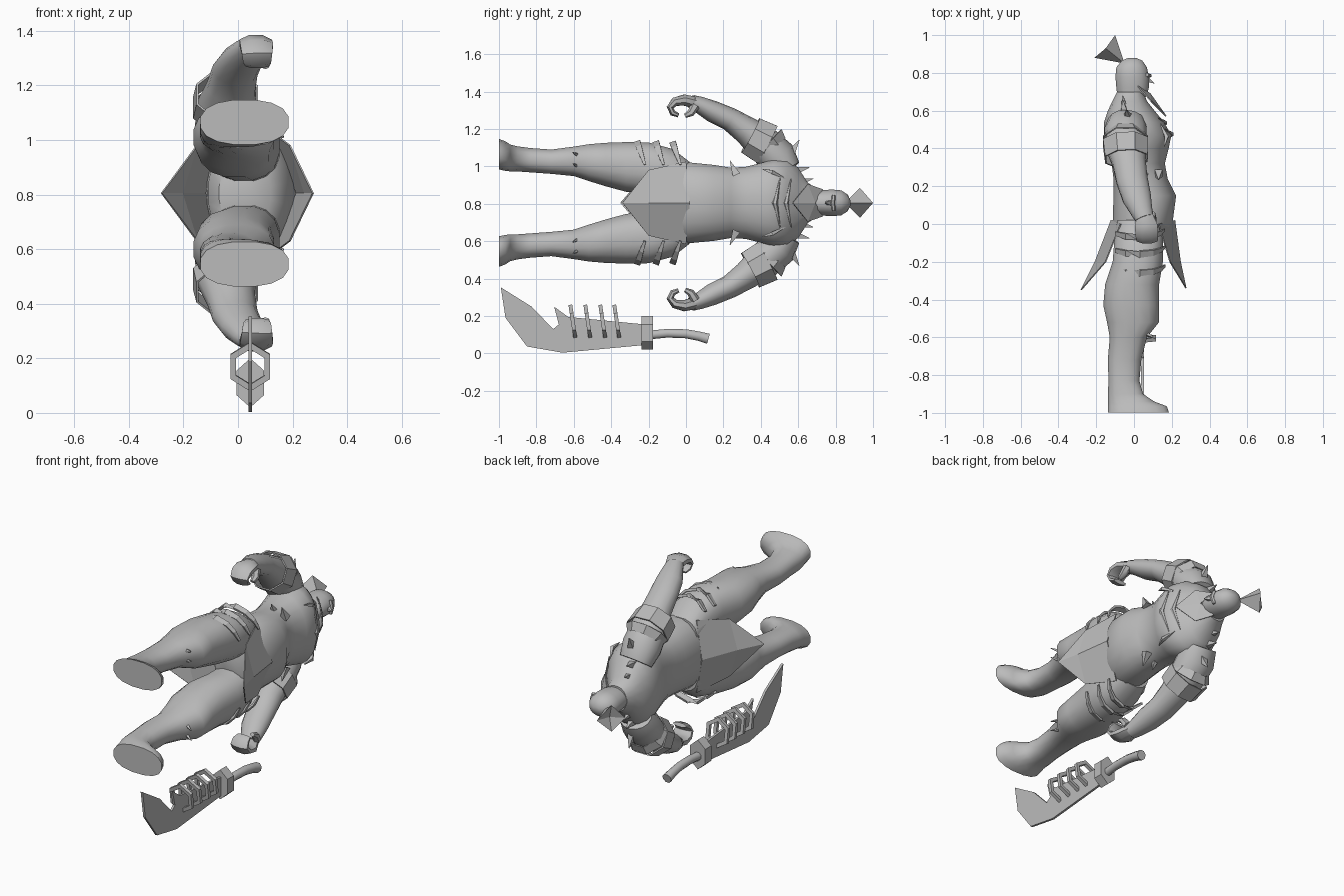
import bpy, bmesh, math
from mathutils import Vector

CZ = 0.805  # height of the figure's mirror plane
grey = bpy.data.materials.new("stone_grey")
grey.diffuse_color = (0.5, 0.5, 0.5, 1)


def finish(name, bm, smooth=False, thick=0.0):
    bmesh.ops.recalc_face_normals(bm, faces=bm.faces)
    me = bpy.data.meshes.new(name)
    bm.to_mesh(me)
    bm.free()
    me.materials.append(grey)
    ob = bpy.data.objects.new(name, me)
    bpy.context.collection.objects.link(ob)
    if thick:
        mod = ob.modifiers.new("thickness", 'SOLIDIFY')
        mod.thickness = thick
        mod.offset = 0
    if smooth:
        bpy.context.view_layer.objects.active = ob
        ob.select_set(True)
        bpy.ops.object.shade_smooth_by_angle(angle=math.radians(50))
        ob.select_set(False)
    return ob


def loft(name, path, n=16, smooth=True, caps=True, thick=0.0, straight=False, power=1.0):
    """Path rows: x, y, z, depth radius, width radius."""
    bm = bmesh.new()
    pts = [Vector(p[:3]) for p in path]
    rings = []
    for i, p in enumerate(path):
        t = (pts[min(i + 1, len(pts) - 1)] - pts[max(i - 1, 0)]).normalized()
        if straight:
            t = Vector((0, 1, 0))
        ref = Vector((1, 0, 0))
        a = (ref - t * ref.dot(t)).normalized()
        b = t.cross(a)
        ring = []
        for k in range(n):
            w = 2 * math.pi * (k + 0.5) / n
            c, s = math.cos(w), math.sin(w)
            c = math.copysign(abs(c) ** power, c)
            s = math.copysign(abs(s) ** power, s)
            ring.append(bm.verts.new(pts[i] + a * c * p[3] + b * s * p[4]))
        rings.append(ring)
    for r, q in zip(rings, rings[1:]):
        for k in range(n):
            bm.faces.new((r[k], r[(k + 1) % n], q[(k + 1) % n], q[k]))
    if caps:
        bm.faces.new(rings[0])
        bm.faces.new(rings[-1])
    return finish(name, bm, smooth, thick)


def sheet(name, verts, faces, thick=0.006):
    bm = bmesh.new()
    vs = [bm.verts.new(v) for v in verts]
    for f in faces:
        bm.faces.new([vs[i] for i in f])
    return finish(name, bm, False, thick)


def spike(name, base, tip, r, n=4):
    loft(name, [(*base, r, r), (*tip, 0.002, 0.002)], n, smooth=False)


def body(rows):  # rows: y, back x, front x, half width
    return [((b + f) / 2, y, CZ, (f - b) / 2, w) for y, b, f, w in rows]


# torso
loft("torso", body([(-0.13, -0.07, 0.12, 0.13), (-0.08, -0.11, 0.17, 0.2),
    (0, -0.115, 0.205, 0.22), (0.15, -0.11, 0.225, 0.205), (0.24, -0.11, 0.18, 0.19),
    (0.32, -0.12, 0.165, 0.195), (0.4, -0.14, 0.185, 0.215), (0.47, -0.16, 0.2, 0.235),
    (0.54, -0.16, 0.16, 0.235), (0.6, -0.14, 0.11, 0.19), (0.65, -0.115, 0.07, 0.11),
    (0.7, -0.09, 0.05, 0.075)]), 20, straight=True, power=0.9)
# head and face
loft("head", body([(0.64, -0.08, 0.03, 0.06), (0.68, -0.09, 0.07, 0.062),
    (0.72, -0.095, 0.08, 0.068), (0.78, -0.1, 0.08, 0.073), (0.83, -0.095, 0.07, 0.068),
    (0.865, -0.065, 0.045, 0.045), (0.88, -0.03, 0.01, 0.012)]), 16, straight=True)
spike("nose", (0.07, 0.765, CZ), (0.108, 0.745, CZ), 0.02)
loft("brow", [(0.068, 0.79, CZ - 0.04, 0.012, 0.01), (0.08, 0.785, CZ, 0.015, 0.012),
              (0.068, 0.79, CZ + 0.04, 0.012, 0.01)], 6)
sheet("beard", [(0.17, 0.57, CZ), (0.09, 0.65, CZ + 0.1), (0.02, 0.73, CZ + 0.072),
                (0.085, 0.69, CZ), (0.02, 0.73, CZ - 0.072), (0.09, 0.65, CZ - 0.1)],
      [(0, 1, 3), (1, 2, 3), (0, 3, 5), (3, 4, 5)])
# flared topknot
sheet("topknot", [(-0.05, 0.85, CZ), (-0.1, 1.0, CZ), (-0.15, 0.93, CZ + 0.08),
                  (-0.21, 0.88, CZ), (-0.15, 0.93, CZ - 0.08), (-0.13, 0.92, CZ)],
      [(0, 1, 2), (0, 2, 3), (0, 3, 4), (0, 4, 1),
       (5, 2, 1), (5, 3, 2), (5, 4, 3), (5, 1, 4)], 0)

# hanging cloth, front and back
for name, top, mid, tip in (
        ("front_flap", (0.215, 0.13), (0.245, 0.19), (0.275, -0.34)),
        ("back_flap", (-0.12, -0.07), (-0.205, -0.15), (-0.28, -0.35))):
    sheet(name, [(top[1], 0, CZ - 0.22), (top[0], 0.02, CZ), (top[1], 0, CZ + 0.22),
                 (mid[1], -0.2, CZ - 0.175), (mid[0], -0.2, CZ), (mid[1], -0.2, CZ + 0.175),
                 (tip[0], tip[1], CZ)],
          [(0, 1, 4, 3), (1, 2, 5, 4), (3, 4, 6), (4, 5, 6)])

for s, side in ((1, "left"), (-1, "right")):
    def P(x, y, o, *r):
        return (x, y, CZ + s * o, *r)

    # leg and boot
    loft(side + "_leg", [P(0.02, 0.02, 0.12, 0.11, 0.1), P(0.025, -0.07, 0.165, 0.13, 0.125),
        P(0.02, -0.2, 0.185, 0.135, 0.14), P(-0.01, -0.32, 0.192, 0.145, 0.135),
        P(-0.015, -0.43, 0.205, 0.15, 0.118), P(-0.005, -0.52, 0.215, 0.14, 0.1),
        P(-0.03, -0.6, 0.222, 0.1, 0.08), P(-0.05, -0.72, 0.22, 0.09, 0.066),
        P(-0.053, -0.83, 0.228, 0.083, 0.066), P(-0.045, -0.9, 0.235, 0.095, 0.068),
        P(-0.015, -0.94, 0.24, 0.125, 0.073), P(0.018, -0.965, 0.25, 0.158, 0.08),
        P(0.024, -0.999, 0.26, 0.164, 0.083)], 16, straight=True, power=0.85)
    # arm
    loft(side + "_arm", [P(-0.04, 0.54, 0.17, 0.1, 0.08), P(-0.045, 0.49, 0.24, 0.115, 0.105),
        P(-0.04, 0.41, 0.32, 0.11, 0.095), P(-0.025, 0.32, 0.39, 0.09, 0.075),
        P(-0.01, 0.23, 0.45, 0.085, 0.062), P(0.015, 0.14, 0.49, 0.078, 0.058),
        P(0.04, 0.07, 0.525, 0.06, 0.045), P(0.055, 0.03, 0.54, 0.05, 0.038)], 14)
    # curled hand
    loft(side + "_hand", [P(0.055, 0.05, 0.535, 0.045, 0.035), P(0.065, -0.01, 0.55, 0.065, 0.032),
        P(0.068, -0.06, 0.54, 0.065, 0.026), P(0.07, -0.085, 0.51, 0.06, 0.02),
        P(0.07, -0.07, 0.48, 0.055, 0.018), P(0.07, -0.04, 0.468, 0.045, 0.012)], 8)
    loft(side + "_thumb", [P(0.09, 0.05, 0.52, 0.025, 0.025), P(0.1, 0.025, 0.48, 0.022, 0.02),
        P(0.1, -0.005, 0.465, 0.015, 0.012)], 6)
    # flared arm guard
    loft(side + "_arm_guard", [P(-0.04, 0.345, 0.36, 0.118, 0.108), P(-0.045, 0.435, 0.312, 0.125, 0.118)],
         8, False, False, 0.008)
    loft(side + "_arm_guard_rim", [P(-0.045, 0.435, 0.312, 0.125, 0.118),
         P(-0.045, 0.47, 0.28, 0.1, 0.095)], 8, False, False, 0.006)
    # shoulder and flank spikes
    spike(side + "_shoulder_spike", P(-0.03, 0.54, 0.23), P(-0.04, 0.605, 0.335), 0.045)
    for i, (y, o) in enumerate(((0.6, 0.17), (0.62, 0.11))):
        spike(side + "_collar_spike_%d" % i, P(-0.05, y - 0.02, o), P(-0.06, y + 0.06, o + 0.02), 0.03)
    for i, x in enumerate((0.06, 0.13)):
        spike(side + "_flank_spike_%d" % i, P(x, 0.27, 0.15), P(x, 0.235, 0.225), 0.03)
    # claw plates wrapped round the outer hip and thigh
    for i, (y, r) in enumerate(((-0.02, 0.145), (-0.11, 0.147), (-0.21, 0.148))):
        loft(side + "_thigh_claw_%d" % i,
             [P(0.02 + r * math.cos(w), y - 0.05 * math.sin(w), 0.175 + r * math.sin(w),
                0.012 * math.sin(w * 0.9 + 0.2), 0.025 * math.sin(w * 0.9 + 0.2))
              for w in (0.2, 0.6, 1.0, 1.5, 2.0, 2.5)], 4, False)
    # knee spikes
    for i, o in enumerate((0.19, 0.25)):
        spike(side + "_knee_spike_%d" % i, P(0.04, -0.57, o), P(0.11, -0.605, o + 0.02), 0.018)
    # chest claws on each side of the breastbone
    loft(side + "_chest_claw", [P(0.16, 0.41, 0.18, 0.003, 0.003), P(0.172, 0.46, 0.165, 0.014, 0.014),
        P(0.14, 0.53, 0.13, 0.003, 0.003)], 4, False)

# curved chest bands
for i, (y, x) in enumerate(((0.475, 0.195), (0.535, 0.16))):
    loft("chest_band_%d" % i, [(x - 0.03 * abs(k) / 2, y + 0.014 * abs(k), CZ + 0.065 * k,
         0.016 - 0.007 * abs(k), 0.016 - 0.007 * abs(k)) for k in (-2, -1, 0, 1, 2)], 6, False)

# sword blade
X = 0.045
outline = [(-0.99, 0.353), (-0.825, 0.25), (-0.71, 0.13), (-0.68, 0.155), (-0.705, 0.25),
           (-0.63, 0.195), (-0.22, 0.155), (-0.22, 0.045), (-0.66, 0.004), (-0.85, 0.037), (-0.965, 0.19)]
sheet("blade", [(X, y, z) for y, z in outline], [range(len(outline))], 0.014)

# hollow six-sided rings along the blade spine
hexagon = [(0, 0.09), (0.072, 0.045), (0.072, -0.045), (0, -0.09), (-0.072, -0.045), (-0.072, 0.045)]
for i, y in enumerate((-0.605, -0.525, -0.445, -0.37)):
    verts = [(X + a * k, y - 0.15 * b * k, 0.17 + b * k) for k in (1, 0.72) for a, b in hexagon]
    sheet("blade_ring_%d" % i, verts,
          [(k, (k + 1) % 6, (k + 1) % 6 + 6, k + 6) for k in range(6)], 0.02)

# guard and grip
sheet("guard", [(X + a * 0.7, -0.207, 0.11 + b) for a, b in hexagon], [range(6)], 0.06)
loft("grip", [(X, -0.2, 0.098, 0.025, 0.025), (X, -0.1, 0.108, 0.025, 0.025),
              (X, 0, 0.105, 0.026, 0.026), (X, 0.07, 0.092, 0.027, 0.027),
              (X, 0.12, 0.078, 0.03, 0.03)], 8)
